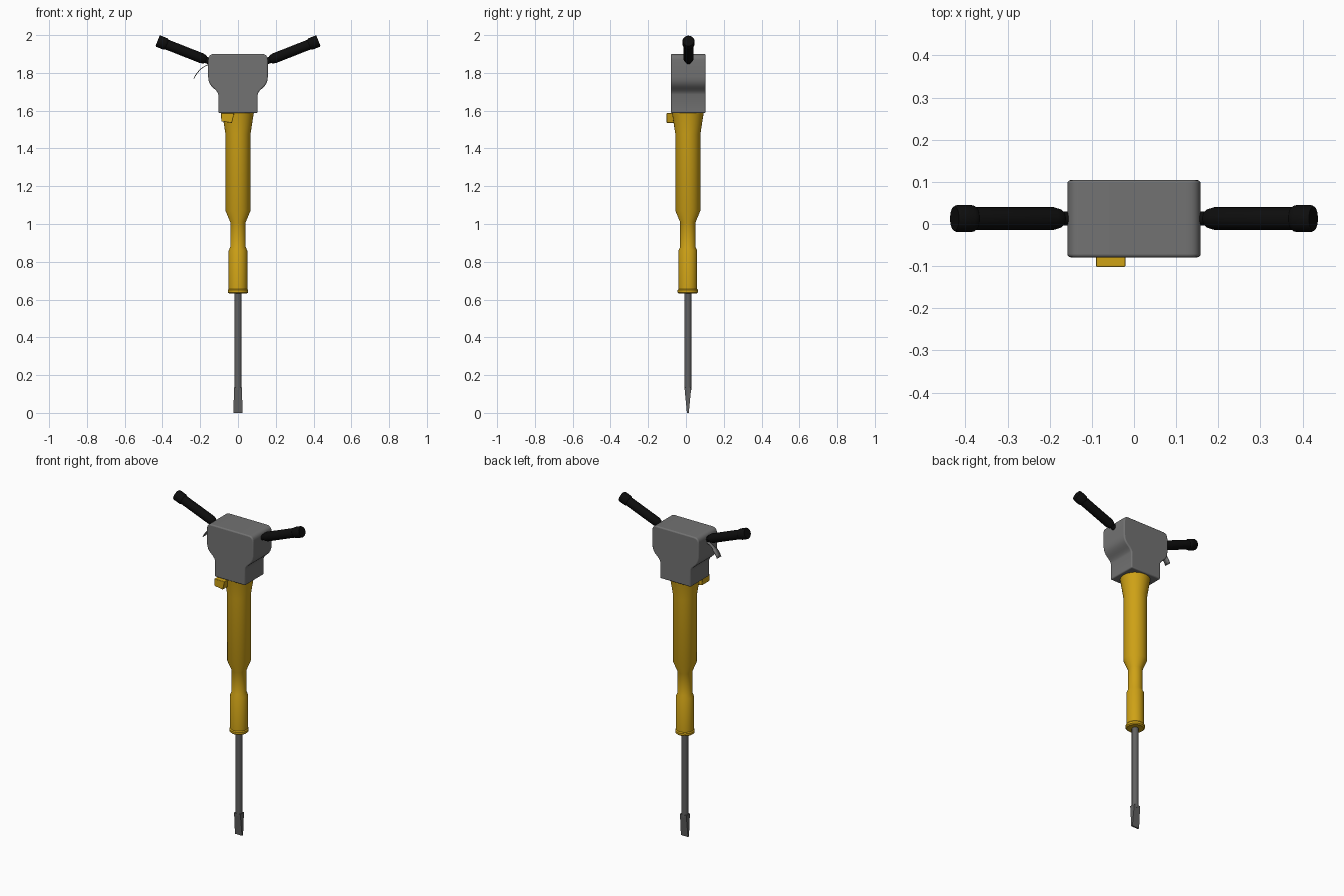
import bpy, bmesh, math
from mathutils import Vector, Matrix

cube = bpy.data.objects.get("Cube")
if cube:
    bpy.data.objects.remove(cube, do_unlink=True)

CY = 0.01  # depth of the tool's main axis


def material(name, rgb, roughness=0.6):
    m = bpy.data.materials.new(name)
    m.use_nodes = True
    m.diffuse_color = (*rgb, 1)
    bsdf = m.node_tree.nodes["Principled BSDF"]
    bsdf.inputs["Base Color"].default_value = (*rgb, 1)
    bsdf.inputs["Roughness"].default_value = roughness
    return m


yellow = material("yellow paint", (0.62, 0.36, 0.008))
grey = material("grey casing", (0.17, 0.17, 0.17))
steel = material("dark steel", (0.12, 0.12, 0.12))
black = material("black rubber", (0.004, 0.004, 0.004))


def finish(name, bm, mat, angle=35):
    bmesh.ops.recalc_face_normals(bm, faces=bm.faces)
    mesh = bpy.data.meshes.new(name)
    bm.to_mesh(mesh)
    bm.free()
    mesh.materials.append(mat)
    ob = bpy.data.objects.new(name, mesh)
    bpy.context.collection.objects.link(ob)
    bpy.ops.object.select_all(action='DESELECT')
    bpy.context.view_layer.objects.active = ob
    ob.select_set(True)
    bpy.ops.object.shade_smooth_by_angle(angle=math.radians(angle))
    return ob


def lathe(name, profile, mat, matrix, sides=32):
    """Turn (radius, height) points around the local z axis, capping both ends."""
    bm = bmesh.new()
    rings = []
    for r, h in profile:
        rings.append([bm.verts.new((r * math.cos(a), r * math.sin(a), h))
                      for a in (math.tau * i / sides for i in range(sides))])
    for low, high in zip(rings, rings[1:]):
        for i in range(sides):
            j = (i + 1) % sides
            bm.faces.new((low[i], low[j], high[j], high[i]))
    bm.faces.new(rings[0][::-1])
    bm.faces.new(rings[-1])
    bmesh.ops.transform(bm, matrix=matrix, verts=bm.verts)
    return finish(name, bm, mat)


def extrude(name, outline, y0, y1, mat, bevel=0):
    """Extrude an (x, z) outline through the depth."""
    bm = bmesh.new()
    face = bm.faces.new([bm.verts.new((x, y0, z)) for x, z in outline])
    out = bmesh.ops.extrude_face_region(bm, geom=[face])
    moved = [v for v in out["geom"] if isinstance(v, bmesh.types.BMVert)]
    bmesh.ops.translate(bm, vec=(0, y1 - y0, 0), verts=moved)
    ob = finish(name, bm, mat)
    if bevel:
        mod = ob.modifiers.new("soft edges", 'BEVEL')
        mod.width, mod.segments = bevel, 3
        mod.limit_method, mod.angle_limit = 'ANGLE', math.radians(50)
    return ob


def bezier(a, b, c, d, n=8):
    pts = []
    for i in range(n + 1):
        t = i / n
        s = 1 - t
        pts.append(tuple(s**3 * p + 3 * s * s * t * q + 3 * s * t * t * r + t**3 * u
                         for p, q, r, u in zip(a, b, c, d)))
    return pts


axis = Matrix.Translation((0, CY, 0))

# Yellow barrel with flared top and bottom collar
lathe("barrel", [(0.047, 0.632), (0.054, 0.638), (0.054, 0.65), (0.049, 0.656),
                 (0.049, 0.86), (0.041, 0.878), (0.041, 1.01), (0.066, 1.07),
                 (0.066, 1.475), (0.084, 1.59)], yellow, axis)

# Steel shaft and flattened chisel tip
lathe("chisel_shaft", [(0.019, 0.12), (0.019, 0.65)], steel, axis, 16)
bm = bmesh.new()
bmesh.ops.create_cube(bm, size=1)
for v in bm.verts:
    top = v.co.z > 0
    v.co = Vector((math.copysign(0.021 if top else 0.024, v.co.x),
                   CY + math.copysign(0.018 if top else 0.005, v.co.y),
                   0.135 if top else 0))
finish("chisel_tip", bm, steel)

# Grey head: shoulders curving down into a narrower neck
side = [(0.104, 1.587)] + bezier((0.104, 1.685), (0.112, 1.72), (0.157, 1.72), (0.158, 1.78))
side += bezier((0.158, 1.865), (0.158, 1.888), (0.148, 1.9), (0.125, 1.9), 6)
extrude("head_casing", side + [(-x, z) for x, z in reversed(side)],
        -0.079, 0.104, grey, 0.007)

# Handles, angled up and outward, with ribbed-off neck and end cap
grip = [(0.016, -0.03), (0.017, 0.012), (0.022, 0.018), (0.027, 0.035), (0.027, 0.235),
        (0.031, 0.24), (0.032, 0.247), (0.032, 0.282), (0.029, 0.288)]
for name, sign in (("left_handle", 1), ("right_handle", -1)):
    tilt = Matrix.Rotation(sign * math.radians(68.5), 4, 'Y')
    lathe(name, grip, black, Matrix.Translation((sign * 0.158, CY + 0.003, 1.864)) @ tilt, 24)

# Thin curved trigger lever beneath the right handle
curve = bezier((-0.15, 1.845), (-0.18, 1.84), (-0.215, 1.81), (-0.234, 1.77))
bm = bmesh.new()
rows = []
for i, (x, z) in enumerate(curve):
    half = 0.011 if i < 5 else 0.019
    rows.append([bm.verts.new((x, CY + 0.003 + s * half, z)) for s in (-1, 1)])
for a, b in zip(rows, rows[1:]):
    bm.faces.new((a[0], a[1], b[1], b[0]))
lever = finish("trigger_lever", bm, grey)
solid = lever.modifiers.new("thickness", 'SOLIDIFY')
solid.thickness, solid.offset = 0.004, 0

# Yellow latch block at the front of the barrel
extrude("latch_block", [(-0.09, 1.587), (-0.088, 1.543), (-0.032, 1.535), (-0.02, 1.587)],
        -0.102, -0.03, yellow, 0.003)
